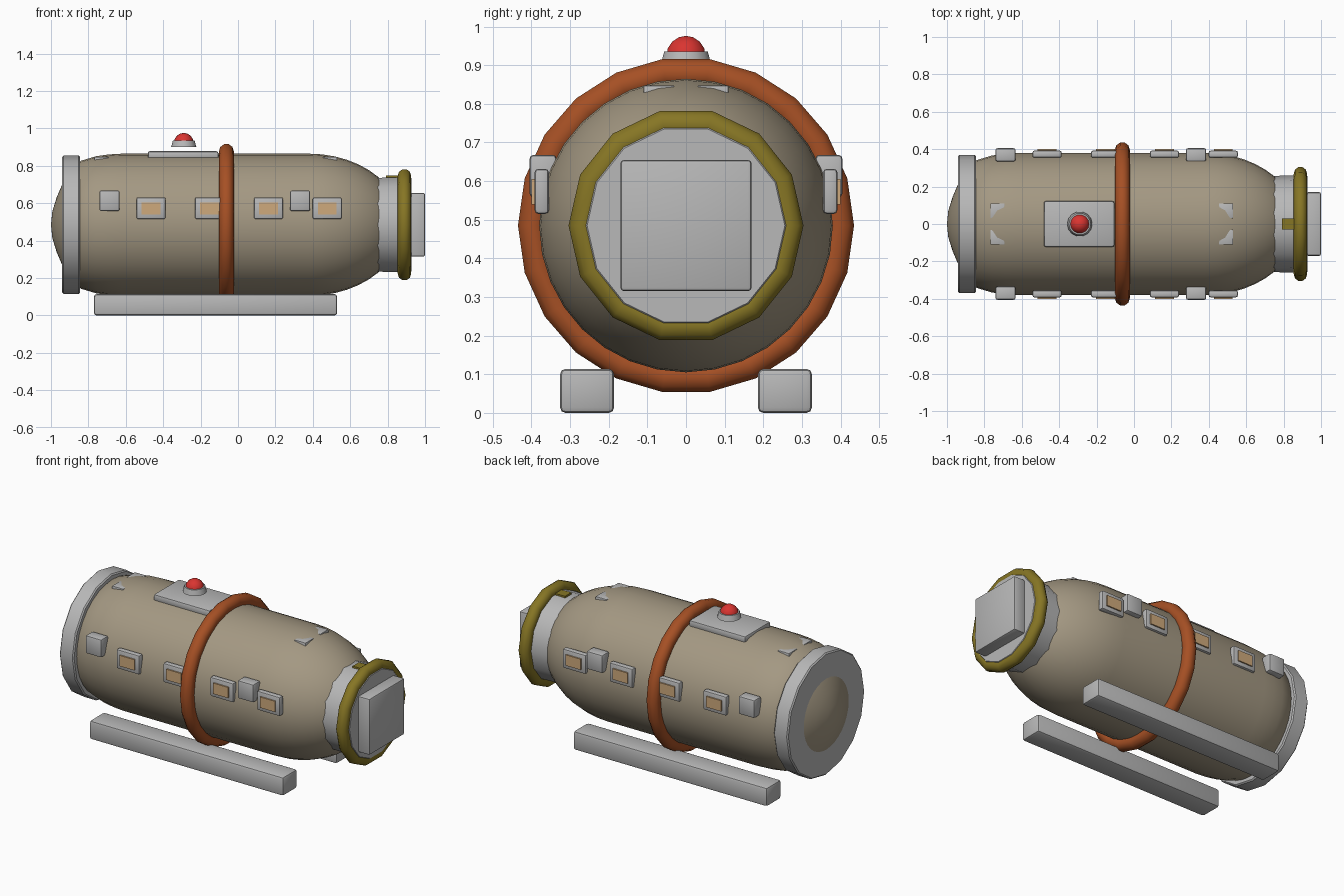
import bpy, bmesh, math
from mathutils import Vector

if "Cube" in bpy.data.objects:
    bpy.data.objects.remove(bpy.data.objects["Cube"])

AXIS_Z = 0.485  # height of the hull axis


def material(name, rgb):
    m = bpy.data.materials.new(name)
    m.diffuse_color = (*rgb, 1)
    m.use_nodes = True
    m.node_tree.nodes["Principled BSDF"].inputs["Base Color"].default_value = m.diffuse_color
    return m


HULL = material("hull_beige", (0.37, 0.315, 0.225))
GREY = material("light_grey", (0.48, 0.48, 0.48))
ORANGE = material("rust_orange", (0.38, 0.08, 0.018))
OLIVE = material("olive_yellow", (0.24, 0.18, 0.018))
RED = material("lamp_red", (0.70, 0.035, 0.03))
TAN = material("window_tan", (0.62, 0.40, 0.20))


def make(name, bm, mat, smooth=None):
    bmesh.ops.recalc_face_normals(bm, faces=bm.faces)
    me = bpy.data.meshes.new(name)
    bm.to_mesh(me)
    bm.free()
    me.materials.append(mat)
    ob = bpy.data.objects.new(name, me)
    bpy.context.collection.objects.link(ob)
    if smooth:
        bpy.ops.object.select_all(action='DESELECT')
        ob.select_set(True)
        bpy.context.view_layer.objects.active = ob
        bpy.ops.object.shade_smooth_by_angle(angle=math.radians(smooth))
    return ob


def box(name, x, y, z, mat, bevel=0.01):
    """Box from (min, max) ranges, with softened edges."""
    bm = bmesh.new()
    bmesh.ops.create_cube(bm, size=1)
    for v in bm.verts:
        v.co = Vector([(a + b) / 2 + c * (b - a) for (a, b), c in zip((x, y, z), v.co)])
    if bevel:
        bmesh.ops.bevel(bm, geom=bm.edges[:], offset=bevel, segments=2,
                        profile=0.5, affect='EDGES')
    return make(name, bm, mat, 40 if bevel else None)


def mirrored_box(name, x, y, z, mat, bevel=0.01):
    box(name + "_left", x, y, z, mat, bevel)
    box(name + "_right", x, (-y[1], -y[0]), z, mat, bevel)


def lathe(name, profile, n, mat, closed=False, origin=(0, 0, AXIS_Z), vertical=False, smooth=40):
    """Revolve (along, radius) points about the x axis, or z if vertical."""
    bm = bmesh.new()
    o = Vector(origin)

    def at(h, a, b):
        return o + (Vector((a, b, h)) if vertical else Vector((h, a, b)))
    rings = []
    for h, r in profile:
        if r < 1e-5:
            rings.append([bm.verts.new(at(h, 0, 0))])
        else:
            rings.append([bm.verts.new(at(h, r * math.cos(math.tau * k / n),
                                          r * math.sin(math.tau * k / n))) for k in range(n)])
    pairs = list(zip(rings, rings[1:]))
    if closed:
        pairs.append((rings[-1], rings[0]))
    for p, q in pairs:
        for k in range(n):
            j = (k + 1) % n
            if len(p) == 1:
                bm.faces.new((p[0], q[k], q[j]))
            elif len(q) == 1:
                bm.faces.new((p[k], p[j], q[0]))
            else:
                bm.faces.new((p[k], p[j], q[j], q[k]))
    if not closed:
        for r in (rings[0], rings[-1]):
            if len(r) > 1:
                bm.faces.new(r)
    return make(name, bm, mat, smooth)


def hoop(name, x, major, minor_x, minor_r, n, mat):
    pts = [(x + minor_x * math.cos(math.tau * k / 10),
            major + minor_r * math.sin(math.tau * k / 10)) for k in range(10)]
    lathe(name, pts, n, mat, closed=True, smooth=50)


# Hull: rounded stern, straight barrel, long tapered nose
stern = [(-1.0, 0), (-0.993, 0.07), (-0.97, 0.145), (-0.94, 0.215), (-0.90, 0.285),
         (-0.84, 0.342), (-0.76, 0.366), (-0.69, 0.376)]
nose = [(0.38 + 0.5 * math.sin(t), 0.38 * math.cos(t))
        for t in [math.radians(8 * k) for k in range(8)]]
lathe("hull", stern + [(-0.62, 0.38)] + nose, 32, HULL, smooth=50)

# Stern collar, built round the rounded end
lathe("stern_collar", [(-0.94, 0.20), (-0.94, 0.363), (-0.933, 0.37), (-0.852, 0.37),
                       (-0.845, 0.363), (-0.845, 0.20)], 16, GREY, closed=True)

# Docking neck, hoop, latch and hatch at the nose
lathe("docking_neck", [(0.745, 0.257), (0.92, 0.262), (0.927, 0.256)], 14, GREY)
hoop("docking_hoop", 0.89, 0.268, 0.036, 0.038, 14, OLIVE)
box("docking_latch", (0.79, 0.86), (-0.03, 0.03), (0.70, 0.748), OLIVE, 0)
box("hatch", (0.92, 1.0), (-0.17, 0.17), (0.315, 0.655), GREY)

# Large hoop round the middle
hoop("middle_hoop", -0.062, 0.397, 0.04, 0.04, 22, ORANGE)

# Windows: frame plus thin pane, on both sides
for i, x in enumerate((-0.465, -0.152, 0.163, 0.477)):
    mirrored_box(f"window_frame_{i}", (x - 0.078, x + 0.078), (0.355, 0.392), (0.515, 0.632), GREY)
    mirrored_box(f"window_pane_{i}", (x - 0.05, x + 0.05), (0.391, 0.4), (0.54, 0.605), TAN, 0)

# Thruster blocks: two along each side, and pairs sunk into the top
for i, x in enumerate((-0.687, 0.332)):
    mirrored_box(f"side_thruster_{i}", (x - 0.054, x + 0.054), (0.335, 0.405), (0.558, 0.668), GREY)
for i, x in enumerate((-0.73, 0.492)):
    mirrored_box(f"top_thruster_{i}", (x - 0.038, x + 0.038), (0.03, 0.11), (0.78, 0.848), GREY, 0.004)

# Roof plate with warning lamp
box("roof_plate", (-0.482, -0.105), (-0.122, 0.122), (0.835, 0.878), GREY)
lathe("lamp_base", [(0.902, 0.067), (0.935, 0.058)], 14, GREY,
      origin=(-0.29, 0, 0), vertical=True)
lathe("lamp", [(0.925 + 0.051 * math.sin(math.radians(a)), 0.052 * math.cos(math.radians(a)))
               for a in (0, 22, 45, 68, 90)], 14, RED,
      origin=(-0.29, 0, 0), vertical=True, smooth=50)

# Landing skids
mirrored_box("skid", (-0.77, 0.53), (0.186, 0.326), (0.0, 0.114), GREY, 0.014)
